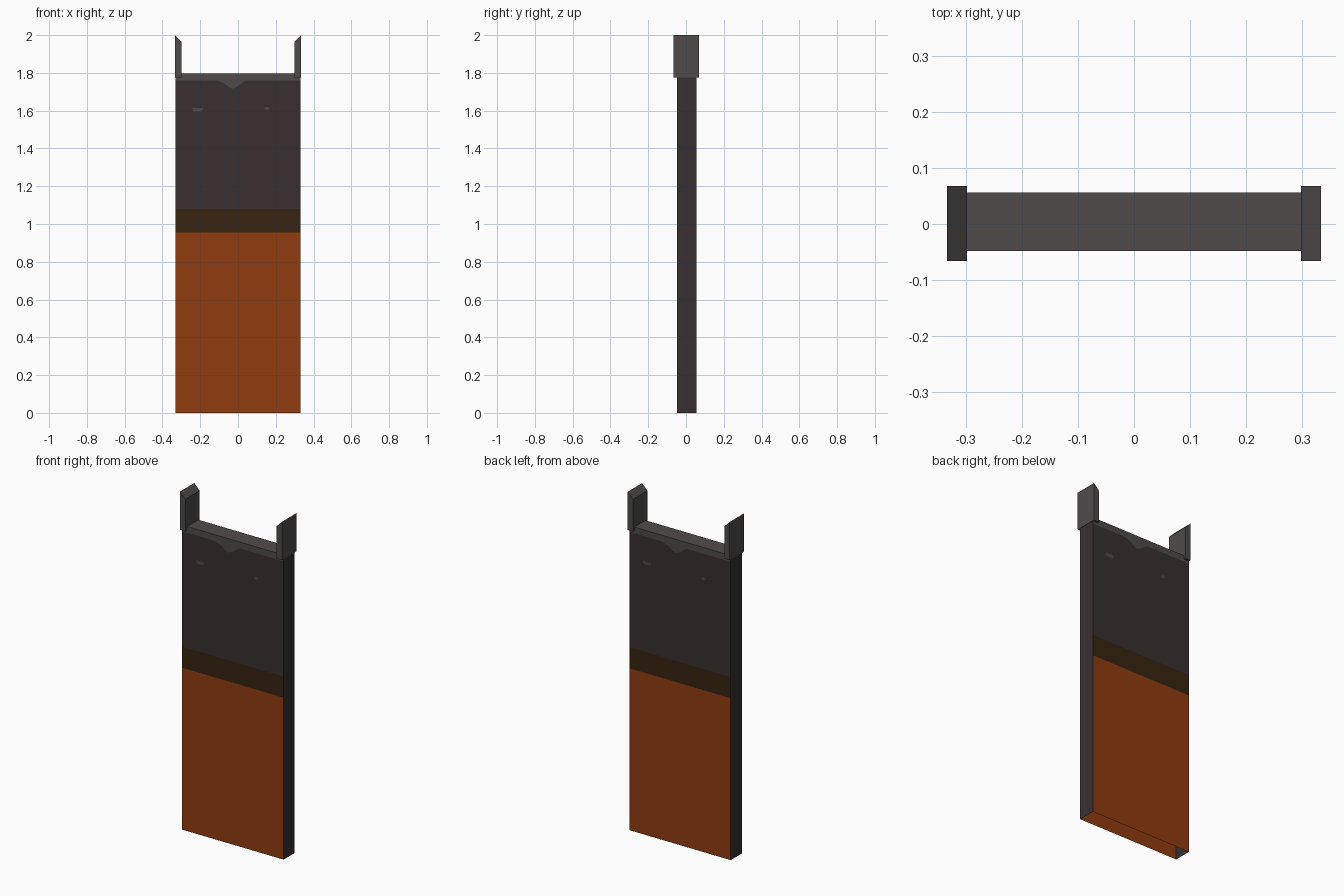
import bpy

if "Cube" in bpy.data.objects:
    bpy.data.objects.remove(bpy.data.objects["Cube"])


def mat(name, rgb):
    lin = [((c / 255 + 0.055) / 1.055) ** 2.4 if c > 10 else c / 255 / 12.92 for c in rgb]
    m = bpy.data.materials.new(name)
    m.diffuse_color = (*lin, 1)
    m.use_nodes = True
    m.node_tree.nodes["Principled BSDF"].inputs["Base Color"].default_value = m.diffuse_color
    return m


ORANGE = mat("rust_orange", (143, 60, 14))
BAND = mat("dark_brown", (55, 36, 18))
DARK = mat("charcoal", (57, 47, 48))
GRAY = mat("stone_gray", (79, 75, 74))
ALL = [ORANGE, BAND, DARK, GRAY]


def build(name, verts, faces, mats, indices=None):
    me = bpy.data.meshes.new(name)
    me.from_pydata(verts, [], faces)
    for m in mats:
        me.materials.append(m)
    if indices:
        for p, i in zip(me.polygons, indices):
            p.material_index = i
    ob = bpy.data.objects.new(name, me)
    bpy.context.collection.objects.link(ob)
    return ob


def prism(name, profile, y0, y1, m):
    # extrude an x-z profile (anticlockwise seen from the front) along y
    n = len(profile)
    v = [(x, y0, z) for x, z in profile] + [(x, y1, z) for x, z in profile]
    f = [tuple(range(n)), tuple(range(2 * n - 1, n - 1, -1))]
    f += [(i, i + n, (i + 1) % n + n, (i + 1) % n) for i in range(n)]
    return build(name, v, f, [m])


X, Y0, Y1 = 0.331, -0.048, 0.056

# Hollow panel, open at the bottom, coloured in horizontal bands front and back
levels = [0, 0.955, 1.08, 1.76, 1.78]
verts, faces, idx = [], [], []
for z in levels:
    verts += [(-X, Y0, z), (X, Y0, z), (X, Y1, z), (-X, Y1, z)]
for k in range(len(levels) - 1):
    for s in range(4):
        t = (s + 1) % 4
        faces.append((4 * k + s, 4 * k + t, 4 * k + 4 + t, 4 * k + 4 + s))
        idx.append(k if s in (0, 2) else 2)
build("panel_body", verts, faces, ALL, idx)

# Top beam
prism("top_beam", [(-X, 1.78), (X, 1.78), (X, 1.797), (-X, 1.797)], Y0, Y1, GRAY)

# Slanted corner posts
for side, label in ((-1, "left"), (1, "right")):
    prof = [(0.298, 1.775), (0.333, 1.775), (0.333, 2.0), (0.298, 1.965)]
    if side < 0:
        prof = [(-x, z) for x, z in reversed(prof)]
    prism(label + "_post", prof, -0.066, 0.068, GRAY)

# Chipped gray patches, the back turned half round from the front
patches = {
    "ragged_chip": [(-0.115, 1.761), (-0.075, 1.745), (-0.05, 1.727), (-0.03, 1.716),
                    (-0.005, 1.726), (0.02, 1.745), (0.045, 1.761)],
    "large_chip": [(-0.24, 1.602), (-0.232, 1.594), (-0.195, 1.596), (-0.185, 1.614), (-0.24, 1.616)],
    "small_chip": [(0.142, 1.606), (0.155, 1.604), (0.17, 1.612), (0.158, 1.621), (0.144, 1.62)],
}
for name, pts in patches.items():
    for s, y, label in ((1, Y0 - 0.0015, "front"), (-1, Y1 + 0.0015, "back")):
        build(label + "_" + name, [(s * x, y, z) for x, z in pts], [tuple(range(len(pts)))], [GRAY])
